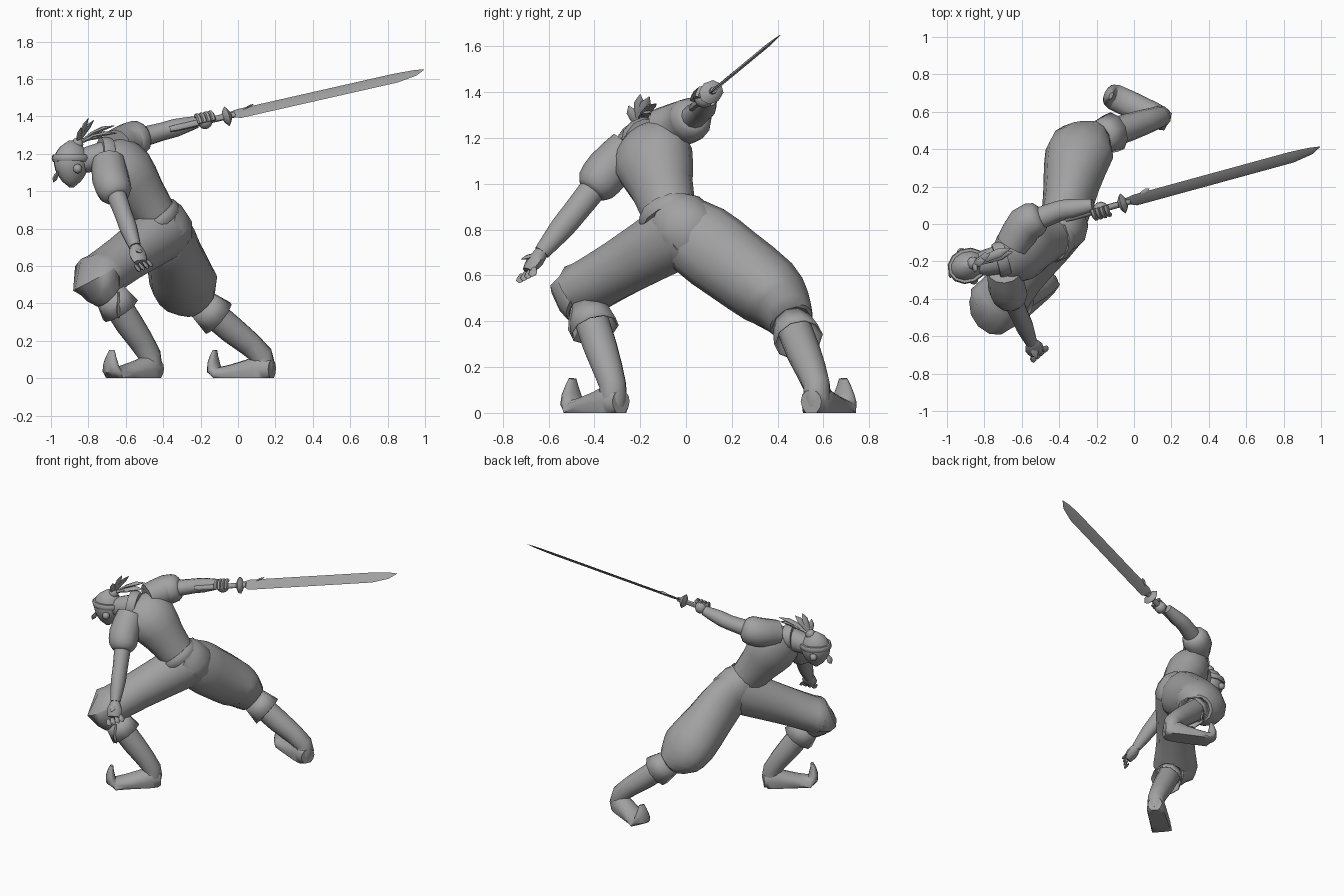
import bpy, bmesh, math
from mathutils import Vector

if "Cube" in bpy.data.objects:
    bpy.data.objects.remove(bpy.data.objects["Cube"])
grey = bpy.data.materials.new("clay_grey")
grey.use_nodes = True
shade = 0.36
grey.diffuse_color = (shade, shade, shade, 1)
grey.node_tree.nodes["Principled BSDF"].inputs["Base Color"].default_value = grey.diffuse_color
made = []

# Joints of the pose
sideways, upright = Vector((1, 0, 0)), Vector((0, 0, 1))
waist, hips = Vector((-.43, -.07, .86)), Vector((-.38, 0, .8))
chest, nape = Vector((-.6, -.14, 1.1)), Vector((-.7, -.19, 1.22))
chin, crown = Vector((-.89, -.23, 1.02)), Vector((-.89, -.22, 1.27))
right_shoulder, right_elbow = Vector((-.68, -.34, 1.06)), Vector((-.61, -.49, .87))
left_shoulder, left_elbow = Vector((-.58, 0, 1.27)), Vector((-.4, .07, 1.32))
right_wrist, left_wrist = Vector((-.55, -.63, .7)), Vector((-.22, .1, 1.37))
right_knee, right_calf = Vector((-.76, -.46, .53)), Vector((-.69, -.43, .46))
right_heel, right_toe = Vector((-.47, -.32, 0)), Vector((-.68, -.5, 0))
left_knee, left_calf = Vector((-.29, .4, .5)), Vector((-.2, .46, .4))
left_heel, left_toe = Vector((.13, .57, 0)), Vector((-.13, .69, 0))
guard_centre, sword_tip = Vector((-.06, .11, 1.4)), Vector((1, .4, 1.64))
shoulder_line = left_shoulder - right_shoulder


def finish(name, bm):
    bmesh.ops.recalc_face_normals(bm, faces=bm.faces)
    mesh = bpy.data.meshes.new(name)
    bm.to_mesh(mesh)
    bm.free()
    mesh.materials.append(grey)
    obj = bpy.data.objects.new(name, mesh)
    bpy.context.collection.objects.link(obj)
    made.append(obj)
    return obj


def curve(a, b, c, d, t):
    """Smooth value between b and c, guided by their neighbours."""
    return b + t * (c - a + t * (2 * a - 5 * b + 4 * c - d + t * (3 * (b - c) + d - a))) / 2


def smooth_rings(rings, steps):
    keys = [(*point, *radii) for point, *radii in rings]
    keys = [keys[0], *keys, keys[-1]]
    out = []
    for four in zip(keys, keys[1:], keys[2:], keys[3:]):
        for s in range(steps):
            out.append([curve(*values, s / steps) for values in zip(*four)])
    return out + [keys[-1]]


def skin(name, rings, side, sides=12, steps=2, caps=True, floor=False):
    """Skin elliptical rings (point, radius along side, other radius)."""
    bm = bmesh.new()
    rows = smooth_rings(rings, steps)
    points = [Vector(row[:3]) for row in rows]
    loops = []
    for i, row in enumerate(rows):
        tangent = (points[min(i + 1, len(points) - 1)] - points[max(i - 1, 0)]).normalized()
        u = (side - tangent * side.dot(tangent)).normalized()
        v = tangent.cross(u)
        loop = []
        for k in range(sides):
            angle = math.tau * k / sides
            p = points[i] + u * row[3] * math.cos(angle) + v * row[-1] * math.sin(angle)
            if floor and p.z < .02:
                p.z = 0
            loop.append(bm.verts.new(p))
        loops.append(loop)
    for a, b in zip(loops, loops[1:]):
        for k in range(sides):
            n = (k + 1) % sides
            bm.faces.new((a[k], a[n], b[n], b[k]))
    if caps:
        bm.faces.new(loops[0])
        bm.faces.new(loops[-1])
    return finish(name, bm)


def band(name, start, end, wide, deep, side):
    """Short ring of cloth, fullest at its middle."""
    skin(name, [(start, wide * .94, deep * .94), (start.lerp(end, .5), wide, deep),
                (end, wide * .94, deep * .94)], side)


def ball(name, centre, radius):
    bm = bmesh.new()
    bmesh.ops.create_uvsphere(bm, u_segments=10, v_segments=8, radius=radius)
    bmesh.ops.translate(bm, verts=bm.verts, vec=centre)
    finish(name, bm)


def strand(name, root, tip, fat, arch=0):
    """Flat tapered lock, arched upward."""
    rings = []
    for t, swell in ((0, .5), (.4, .9), (.7, 1), (1, .1)):
        point = root.lerp(tip, t) + upright * arch * math.sin(math.pi * t)
        rings.append((point, fat * swell, fat * swell / 2))
    skin(name, rings, Vector((.3, 1, .2)), sides=6, steps=1)


# Torso, belt and neck
skin("torso", [(waist, .12, .11), (waist.lerp(chest, .5), .14, .13), (chest, .18, .15),
               (chest.lerp(nape, .7), .16, .11), (nape, .08, .06)], shoulder_line, sides=14)
band("belt", waist.lerp(chest, -.1), waist.lerp(chest, .1), .14, .13, shoulder_line)
throat = nape.lerp(chin.lerp(crown, .4), .5)
skin("neck", [(chest.lerp(nape, .8), .08, .08), (throat, .07, .07),
              (chin.lerp(crown, .5), .05, .05)], shoulder_line)
band("collar", chest.lerp(nape, .8), throat.lerp(nape, .6), .1, .09, shoulder_line)

# Head, egg shaped
face = Vector((-.9, -.4, -.2)).normalized()
cheek = face.cross(upright).normalized()
egg = []
for i in range(9):
    t = i / 8
    radius = .11 * (.04 + math.sin(math.pi * t)) ** .6 * (.75 + t / 4)
    egg.append((chin.lerp(crown, t), radius, radius * .82))
skin("head", egg, face, steps=1)
band("headband", chin.lerp(crown, .55), chin.lerp(crown, .7), .11, .095, face)
middle = chin.lerp(crown, .4)
strand("nose", middle + face * .08, middle + face * .11 - upright * .05, .025)
for label, s in (("left", -1), ("right", 1)):
    ball(label + "_ear", middle + cheek * s * .08, .025)

# Ponytail
knot = crown + Vector((.03, .01, -.02))
ball("hair_knot", knot, .035)
locks = [(.06, .01, .14), (.09, .05, .13), (.02, -.04, .09),
         (.2, .08, .1), (.21, .06, .06), (.14, .04, .04)]
for i, reach in enumerate(locks):
    strand(f"hair_lock_{i + 1}", knot, knot + Vector(reach), .024, reach[0] / 10)


# Arms with puffed sleeves
def arm(label, shoulder, elbow, wrist, side):
    skin(label + "_sleeve", [(nape.lerp(shoulder, .4), .09, .09), (shoulder, .1, .1),
                             (shoulder.lerp(elbow, .35), .09, .09),
                             (shoulder.lerp(elbow, .5), .06, .06)], side)
    skin(label + "_arm", [(shoulder.lerp(elbow, .3), .055, .06), (elbow, .048, .055),
                          (elbow.lerp(wrist, .4), .048, .052), (wrist, .032, .035)], side)


arm("right", right_shoulder, right_elbow, right_wrist, sideways)
arm("left", left_shoulder, left_elbow, left_wrist, upright)

# Open right hand
knuckles = right_wrist + Vector((.03, -.06, -.08))
spread = Vector((.7, .6, .3))
skin("right_palm", [(right_wrist, .03, .03), (right_wrist.lerp(knuckles, .5), .05, .035),
                    (knuckles, .04, .02)], spread, sides=8)
for i in range(4):
    base = knuckles + spread * (i - 1.5) * .03
    strand(f"right_finger_{i + 1}", base, base + Vector((.03, -.01, -.04)), .02)
strand("right_thumb", right_wrist, knuckles + Vector((0, -.03, .05)), .02)

# Sword, its blade lying in the plane of its length and the x axis
aim = (sword_tip - guard_centre).normalized()
edge = (sideways - aim * aim.x).normalized()
on_sword = lambda t: guard_centre.lerp(sword_tip, t)
skin("hilt", [(on_sword(-.28), .012, .01), (on_sword(-.26), .02, .017),
              (on_sword(.04), .017, .015)], edge, sides=8)
skin("guard", [(on_sword(-.02), .02, .02), (on_sword(0), .06, .05),
               (on_sword(.02), .02, .02)], edge, sides=8)
full = .038
blade = []
for t, width in ((.02, .02), (.06, full), (.85, full), (.95, .024), (1, .002)):
    blade.append((on_sword(t) - edge * (full - width) / 2, width, width / 5))
skin("blade", blade, edge, sides=4, steps=1)
strand("blade_notch", on_sword(.09) - edge * .025, on_sword(.15) - edge * .05, .012)

# Left fist closed on the hilt
fist = on_sword(-.11)
ball("left_fist", fist, .042)
for i in range(4):
    row = fist + aim * (i - 1.5) * .025
    arc = []
    for angle in (-1, 0, 1):
        bow = edge * math.sin(angle) - aim.cross(edge) * math.cos(angle)
        arc.append((row + bow * .04, .014, .014))
    skin(f"left_finger_{i + 1}", arc, aim, sides=6)

# Baggy trousers
bend = (right_knee - hips).cross(upright)
skin("left_trouser", [(waist, .1, .12), (hips.lerp(left_knee, .15), .13, .17),
                      (hips.lerp(left_knee, .5), .15, .17), (hips.lerp(left_knee, .9), .18, .16),
                      (left_knee.lerp(left_calf, .4), .17, .13), (left_calf, .1, .1)], sideways)
skin("right_trouser", [(hips, .14, .16), (hips.lerp(right_knee, .2), .14, .15),
                       (hips.lerp(right_knee, .6), .13, .13), (hips.lerp(right_knee, .9), .15, .12),
                       (right_knee, .15, .12), (right_calf, .1, .1)], bend)
skin("seat", [(waist, .12, .12), (hips, .14, .16), (hips - upright * .1, .11, .12),
              (hips - upright * .17, .05, .06)], sideways)


# Shins, flared cuffs and curled-toe boots
def lower_leg(label, calf, heel, toe, out):
    ankle = heel + upright * .12
    across = upright.cross(toe - heel).normalized()
    skin(label + "_shin", [(calf, .075, .075), (calf.lerp(ankle, .5), .075, .075),
                           (ankle, .06, .06), (heel + upright * .04, .06, .06)], across)
    cuff = skin(label + "_cuff", [(calf, .085, .085), (calf.lerp(ankle, .28), .11, .11)],
                bend, sides=10, steps=1, caps=False)
    cuff.modifiers.new("cloth", "SOLIDIFY").thickness = .008
    outer = calf + across * .08 * out
    strand(label + "_tie", outer, outer - upright * .14, .025)
    sole = []
    for t, height, wide, tall in ((-.2, .05, .05, .05), (0, .05, .066, .08), (.3, .04, .07, .06),
                                  (.9, .02, .07, .04), (1, .08, .05, .03), (.97, .15, .02, .01)):
        sole.append((heel.lerp(toe, t) + upright * height, wide, tall))
    skin(label + "_boot", sole, across, floor=True)


lower_leg("right", right_calf, right_heel, right_toe, 1)
lower_leg("left", left_calf, left_heel, left_toe, -1)

# Smooth shading with crisp edges
bpy.ops.object.select_all(action="DESELECT")
for obj in made:
    obj.select_set(True)
bpy.context.view_layer.objects.active = made[0]
bpy.ops.object.shade_smooth_by_angle(angle=math.radians(50))
